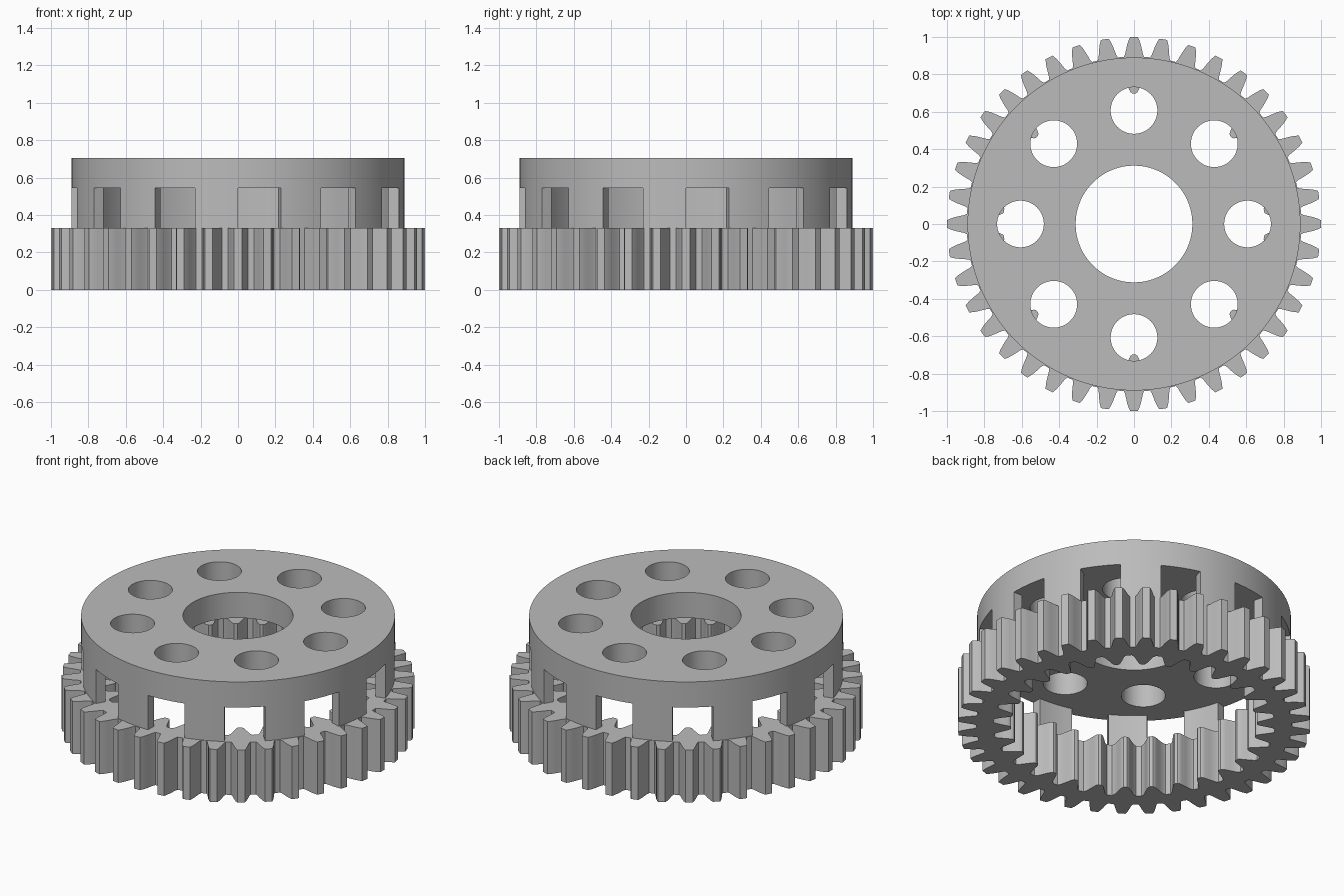
import bpy, bmesh
from math import cos, sin, radians

cube = bpy.data.objects.get("Cube")
if cube:
    bpy.data.objects.remove(cube, do_unlink=True)

GREY = (0.5, 0.5, 0.5, 1.0)
grey = bpy.data.materials.new("plain grey")
grey.use_nodes = True
grey.diffuse_color = GREY
grey.node_tree.nodes["Principled BSDF"].inputs["Base Color"].default_value = GREY


def polar(r, deg):
    return (r * cos(radians(deg)), r * sin(radians(deg)))


def circle(r, count, cx=0.0, cy=0.0):
    pts = [polar(r, 360 * i / count) for i in range(count)]
    return [(cx + x, cy + y) for x, y in pts]


def toothed(flank, teeth):
    """Closed gear outline, first tooth at +y; flank runs root to tip as (radius, half angle)."""
    pts = []
    for i in range(teeth):
        mid = 90 + 360 * i / teeth
        pts += [polar(r, mid - a) for r, a in flank]
        pts += [polar(r, mid + a) for r, a in reversed(flank)]
    return pts


def plate(name, loops, z0, z1):
    """Extrude filled outlines (inner loops become holes) between two heights."""
    curve = bpy.data.curves.new(name, 'CURVE')
    curve.dimensions = '2D'
    curve.fill_mode = 'BOTH'
    curve.extrude = (z1 - z0) / 2
    for pts in loops:
        spline = curve.splines.new('POLY')
        spline.points.add(len(pts) - 1)
        for p, (x, y) in zip(spline.points, pts):
            p.co = (x, y, 0, 1)
        spline.use_cyclic_u = True
    obj = bpy.data.objects.new(name, curve)
    bpy.context.collection.objects.link(obj)
    bpy.ops.object.select_all(action='DESELECT')
    obj.select_set(True)
    bpy.context.view_layer.objects.active = obj
    bpy.ops.object.convert(target='MESH')
    obj = bpy.context.view_layer.objects.active
    obj.name = name
    # Weld caps to sides and lift into place
    bm = bmesh.new()
    bm.from_mesh(obj.data)
    bmesh.ops.remove_doubles(bm, verts=bm.verts, dist=1e-5)
    bmesh.ops.recalc_face_normals(bm, faces=bm.faces)
    bmesh.ops.translate(bm, verts=bm.verts, vec=(0, 0, (z0 + z1) / 2))
    bm.to_mesh(obj.data)
    bm.free()
    obj.data.materials.clear()
    obj.data.materials.append(grey)
    bpy.ops.object.shade_smooth_by_angle(angle=radians(30))
    return obj


GEAR_TOP, DISC_BOTTOM, DISC_TOP = 0.33, 0.545, 0.705
BODY_R, WALL_R = 0.89, 0.83

# Ring gear, toothed outside and inside
outer_flank = [(0.895, 3.5), (0.91, 3.0), (0.952, 2.3), (0.98, 1.75), (1.0, 1.2)]
inner_flank = [(0.80, 4.9), (0.785, 4.0), (0.75, 3.0), (0.72, 2.1), (0.705, 1.5), (0.698, 0.8)]
plate("ring_gear", [toothed(outer_flank, 40), toothed(inner_flank, 30)], 0, GEAR_TOP)

# Top disc with a central bore and eight round holes
holes = [circle(0.125, 48, *polar(0.607, 45 * i)) for i in range(8)]
plate("top_disc", [circle(BODY_R, 144), circle(0.312, 96)] + holes, DISC_BOTTOM, DISC_TOP)

# Twelve wall posts, with windows of equal width between them
for i in range(12):
    angles = [15 + 30 * i + 2.5 * k for k in range(7)]
    sector = [polar(BODY_R, a) for a in angles] + [polar(WALL_R, a) for a in reversed(angles)]
    plate(f"wall_post_{i + 1}", [sector], GEAR_TOP, DISC_BOTTOM)
